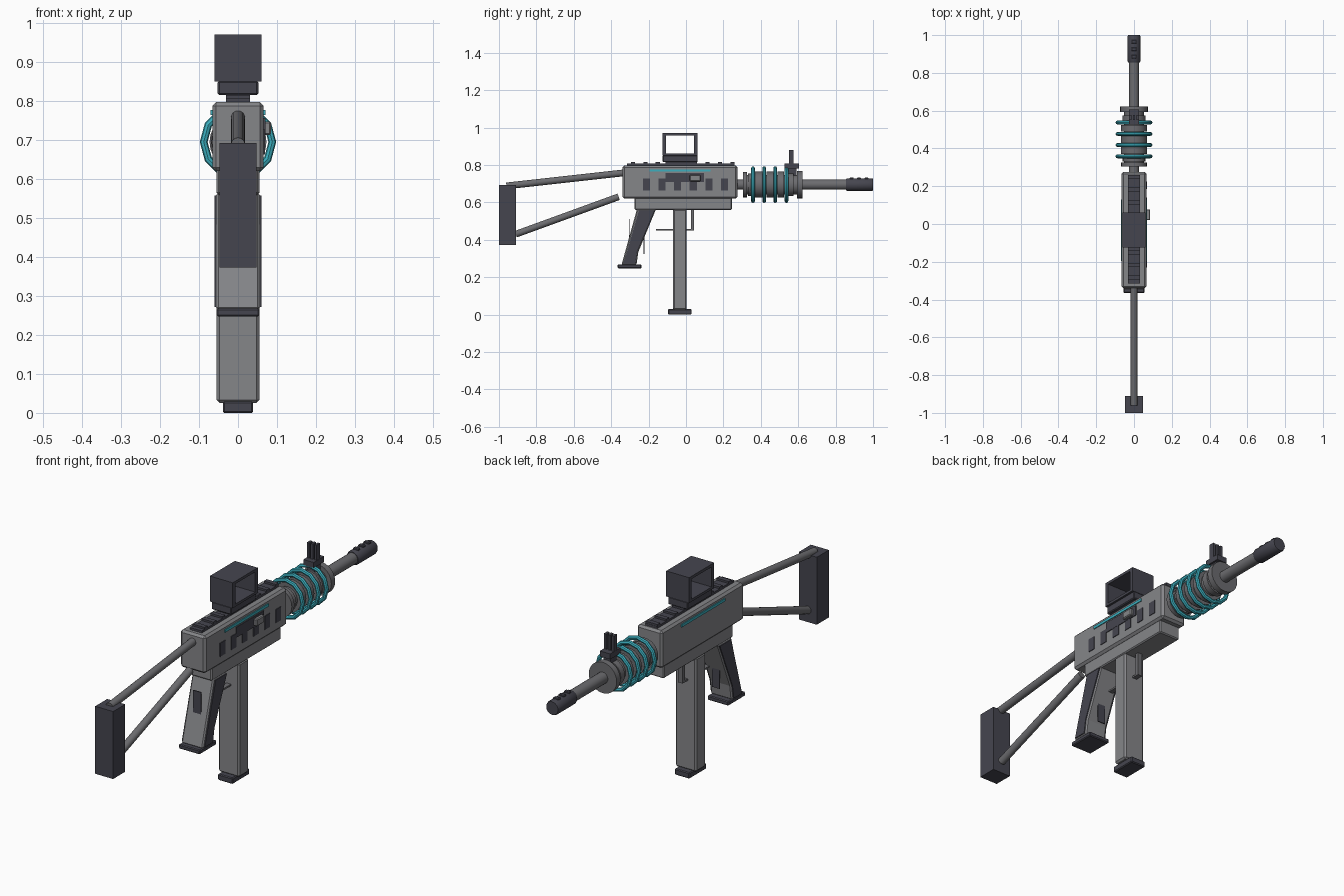
import bpy, bmesh, math
from mathutils import Vector

if "Cube" in bpy.data.objects:
    bpy.data.objects.remove(bpy.data.objects["Cube"])


def material(name, rgb):
    m = bpy.data.materials.new(name)
    m.diffuse_color = (*rgb, 1)
    m.use_nodes = True
    m.node_tree.nodes["Principled BSDF"].inputs["Base Color"].default_value = m.diffuse_color
    return m


BODY = material("body grey", (0.235, 0.237, 0.25))
STEEL = material("steel grey", (0.15, 0.15, 0.16))
DARK = material("dark polymer", (0.06, 0.06, 0.078))
TEAL = material("teal", (0.045, 0.43, 0.52))
AXIS_Z = 0.695


def finish(bm, name, mat, smooth=False):
    bmesh.ops.recalc_face_normals(bm, faces=bm.faces)
    me = bpy.data.meshes.new(name)
    bm.to_mesh(me)
    bm.free()
    ob = bpy.data.objects.new(name, me)
    bpy.context.collection.objects.link(ob)
    me.materials.append(mat)
    if smooth:
        bpy.context.view_layer.objects.active = ob
        bpy.ops.object.select_all(action='DESELECT')
        ob.select_set(True)
        bpy.ops.object.shade_smooth_by_angle(angle=math.radians(40))
    return ob


def prism(name, x0, x1, profile, mat, bevel=0):
    """Extrude a (y, z) outline from x0 to x1."""
    bm = bmesh.new()
    a = [bm.verts.new((x0, y, z)) for y, z in profile]
    b = [bm.verts.new((x1, y, z)) for y, z in profile]
    n = len(a)
    bm.faces.new(a)
    bm.faces.new(b[::-1])
    for i in range(n):
        bm.faces.new((a[i], b[i], b[(i + 1) % n], a[(i + 1) % n]))
    ob = finish(bm, name, mat)
    if bevel:
        mod = ob.modifiers.new("edge", 'BEVEL')
        mod.width, mod.segments = bevel, 1
    return ob


def box(name, x0, x1, y0, y1, z0, z1, mat, bevel=0):
    return prism(name, x0, x1, [(y0, z0), (y1, z0), (y1, z1), (y0, z1)], mat, bevel)


def rod(name, p0, p1, r, mat, sides=16):
    p0, p1 = Vector(p0), Vector(p1)
    bm = bmesh.new()
    bmesh.ops.create_cone(bm, cap_ends=True, segments=sides, radius1=r, radius2=r,
                          depth=(p1 - p0).length)
    turn = (p1 - p0).to_track_quat('Z', 'Y').to_matrix()
    bmesh.ops.rotate(bm, verts=bm.verts, matrix=turn)
    bmesh.ops.translate(bm, verts=bm.verts, vec=(p0 + p1) / 2)
    return finish(bm, name, mat, True)


def lathe(name, profile, mat, sides=24, closed=False):
    """Turn (y, radius) points about the barrel axis."""
    bm = bmesh.new()
    rings = []
    for y, r in profile:
        rings.append([bm.verts.new((r * math.cos(t), y, AXIS_Z + r * math.sin(t)))
                      for t in (2 * math.pi * i / sides for i in range(sides))])
    pairs = list(zip(rings, rings[1:]))
    if closed:
        pairs.append((rings[-1], rings[0]))
    else:
        bm.faces.new(rings[0])
        bm.faces.new(rings[-1])
    for a, b in pairs:
        for i in range(sides):
            j = (i + 1) % sides
            bm.faces.new((a[i], a[j], b[j], b[i]))
    return finish(bm, name, mat, True)


# Receiver
box("receiver", -0.066, 0.066, -0.34, 0.275, 0.62, 0.797, BODY, 0.01)
box("lower_receiver", -0.055, 0.055, -0.275, 0.245, 0.56, 0.625, BODY, 0.005)
for side, x in (("right", 0.066), ("left", -0.066)):
    box(side + "_light_strip", x - 0.004, x + 0.004, -0.195, 0.13, 0.764, 0.777, TEAL)
for i in range(6):
    y = -0.212 + 0.0835 * i
    box("vent_plate", 0.062, 0.069, y - 0.019, y + 0.019, 0.663, 0.727, DARK)
box("ejection_port", 0.062, 0.070, -0.11, 0.095, 0.708, 0.757, DARK)
box("charging_knob", 0.062, 0.085, 0.02, 0.078, 0.713, 0.747, BODY, 0.004)

# Top rail
box("rail", -0.031, 0.031, -0.315, 0.26, 0.79, 0.807, DARK)
for i in range(9):
    y = -0.295 + 0.0665 * i
    box("rail_tooth", -0.031, 0.031, y, y + 0.022, 0.805, 0.816, DARK)

# Sight: base and a frame open from side to side
box("sight_mount", -0.03, 0.03, -0.11, 0.05, 0.80, 0.822, DARK)
box("sight_base", -0.052, 0.052, -0.125, 0.062, 0.815, 0.852, DARK, 0.004)
box("sight_frame_bottom", -0.06, 0.06, -0.125, 0.062, 0.85, 0.862, DARK)
box("sight_frame_top", -0.06, 0.06, -0.125, 0.062, 0.957, 0.97, DARK)
box("sight_frame_front", -0.06, 0.06, -0.125, -0.106, 0.862, 0.957, DARK)
box("sight_frame_back", -0.06, 0.06, 0.043, 0.062, 0.862, 0.957, DARK)

# Stock
box("butt_pad", -0.047, 0.047, -1.0, -0.91, 0.373, 0.692, DARK)
rod("upper_stock_tube", (0, -0.96, 0.688), (0, -0.33, 0.758), 0.018, STEEL)
rod("lower_stock_tube", (0, -0.91, 0.43), (0, -0.36, 0.63), 0.018, STEEL)

# Grip
grip = [(-0.262, 0.565), (-0.16, 0.565), (-0.255, 0.335), (-0.265, 0.265), (-0.345, 0.265)]
prism("grip", -0.056, 0.056, grip, BODY, 0.006)
panel = [(-0.252, 0.558), (-0.168, 0.558), (-0.262, 0.335), (-0.272, 0.272), (-0.334, 0.272)]
for side, x in (("right", 0.056), ("left", -0.056)):
    prism(side + "_grip_panel", x - 0.004, x + 0.004, panel, DARK)
box("grip_base", -0.055, 0.055, -0.365, -0.238, 0.247, 0.268, DARK, 0.004)
box("rear_grip_blade", -0.02, 0.02, -0.306, -0.301, 0.39, 0.51, DARK)
box("front_grip_blade", -0.02, 0.02, -0.227, -0.222, 0.325, 0.44, DARK)

# Magazine and trigger guard
box("magazine", -0.055, 0.055, -0.07, 0.004, 0.025, 0.565, BODY, 0.008)
box("magazine_base", -0.039, 0.039, -0.096, 0.03, 0.0, 0.029, DARK, 0.004)
box("guard_bar", -0.012, 0.012, -0.16, 0.04, 0.449, 0.457, STEEL)
box("guard_post", -0.012, 0.012, 0.026, 0.042, 0.449, 0.565, STEEL)

# Barrel and ribbed shroud
rod("barrel", (0, 0.26, AXIS_Z), (0, 0.88, AXIS_Z), 0.027, STEEL, 20)
lathe("shroud_core", [(0.305, 0.052), (0.61, 0.052)], STEEL)
ribs = [(0.305, 0.325, 0.068), (0.332, 0.35, 0.06), (0.37, 0.41, 0.07),
        (0.43, 0.47, 0.07), (0.49, 0.525, 0.07), (0.545, 0.575, 0.062), (0.593, 0.622, 0.073)]
for y0, y1, r in ribs:
    lathe("shroud_rib", [(y0, r), (y1, r)], STEEL)

# Coil rings
for y in (0.358, 0.418, 0.477, 0.537):
    section = [(y + 0.010 * math.cos(t), 0.088 + 0.010 * math.sin(t))
               for t in (2 * math.pi * k / 8 for k in range(8))]
    lathe("coil_ring", section, TEAL, 12, True)

# Muzzle brake with raised ports
lathe("muzzle_brake", [(0.855, 0.03), (0.862, 0.034), (0.993, 0.034), (1.0, 0.031)], DARK, 16)
for y in (0.885, 0.925, 0.965):
    box("muzzle_port", -0.014, 0.014, y - 0.01, y + 0.01, 0.72, 0.734, DARK, 0.003)

# Front sight
box("front_sight_foot", -0.018, 0.018, 0.545, 0.59, 0.74, 0.79, DARK)
box("front_sight_base", -0.027, 0.027, 0.527, 0.605, 0.782, 0.808, DARK)
for x in (-0.02, 0, 0.02):
    box("front_sight_prong", x - 0.006, x + 0.006, 0.551, 0.576, 0.80, 0.88, DARK)
